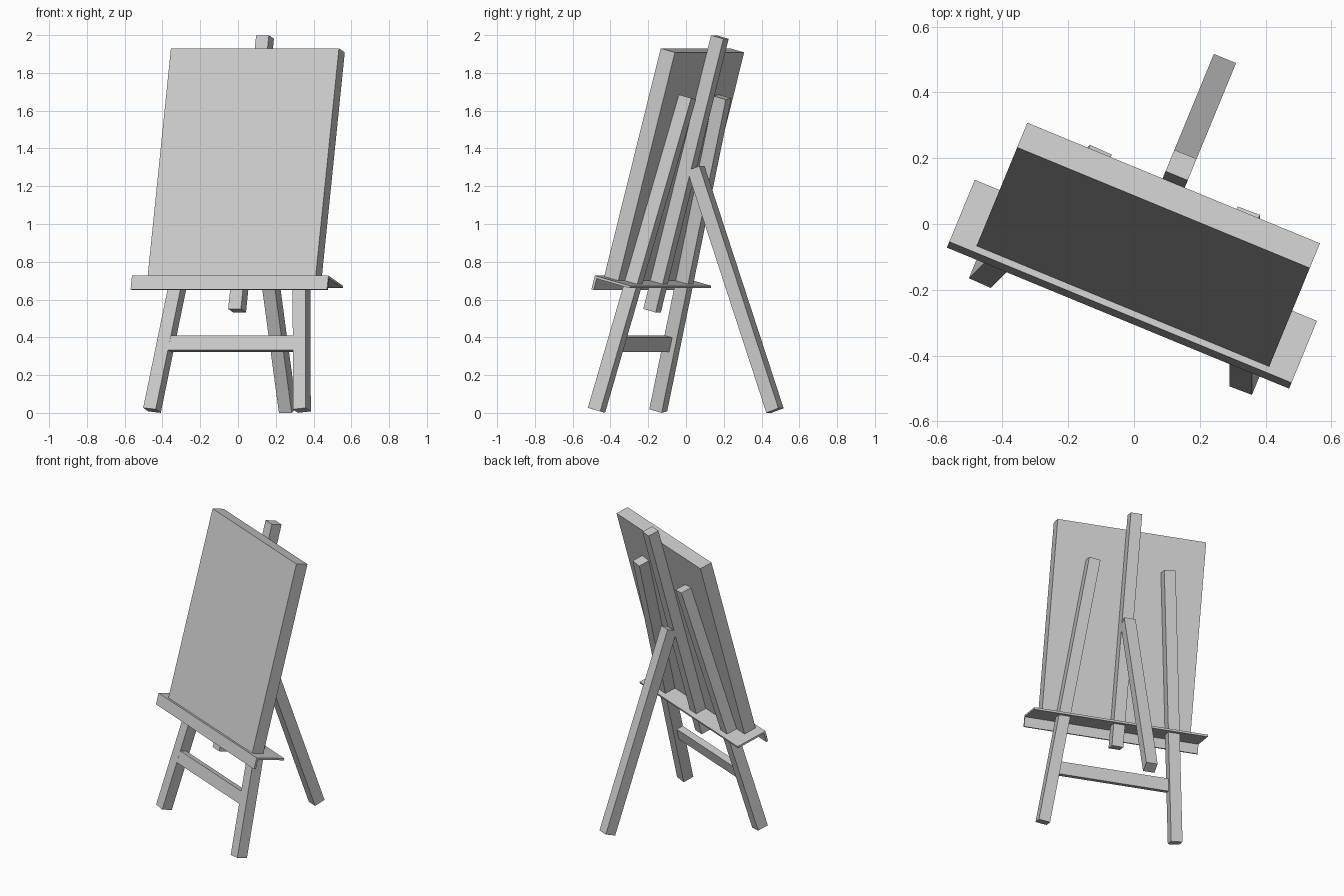
import bpy, bmesh, math
from mathutils import Matrix, Vector

cube = bpy.data.objects.get("Cube")
if cube:
    bpy.data.objects.remove(cube, do_unlink=True)

GREY = (0.6, 0.6, 0.6, 1)
mat = bpy.data.materials.new("plain grey")
mat.use_nodes = True
mat.diffuse_color = GREY
mat.node_tree.nodes["Principled BSDF"].inputs["Base Color"].default_value = GREY

LEAN = math.radians(15)
YAW = Matrix.Rotation(math.radians(-22.4), 4, 'Z')
BASE = Vector((0.064, -0.313, 0))
BAR = 0.073


def slope(u, n, s):
    """Point on the leaning plane: across, depth behind it, distance up it."""
    return BASE + Matrix.Rotation(-LEAN, 3, 'X') @ Vector((u, n, s))


def finish(name, bm):
    bmesh.ops.recalc_face_normals(bm, faces=bm.faces)
    bm.transform(YAW)
    mesh = bpy.data.meshes.new(name)
    bm.to_mesh(mesh)
    bm.free()
    mesh.materials.append(mat)
    ob = bpy.data.objects.new(name, mesh)
    bpy.context.collection.objects.link(ob)
    return ob


def beam(name, a, b, width=BAR, depth=BAR):
    """Square-ended bar from a to b."""
    z = (b - a).normalized()
    y = z.cross(Vector((1, 0, 0))).normalized()
    x = y.cross(z)
    frame = Matrix((x, y, z)).transposed().to_4x4()
    size = Matrix.Diagonal((width, depth, (b - a).length, 1))
    bm = bmesh.new()
    bmesh.ops.create_cube(bm, size=1, matrix=Matrix.Translation((a + b) / 2) @ frame @ size)
    return finish(name, bm)


def extrude_profile(name, points, half_width):
    """Extrude a (depth, up) outline across the easel."""
    bm = bmesh.new()
    face = bm.faces.new([bm.verts.new(slope(-half_width, n, s)) for n, s in points])
    new = bmesh.ops.extrude_face_region(bm, geom=[face])["geom"]
    bmesh.ops.translate(bm, vec=(2 * half_width, 0, 0),
                        verts=[v for v in new if isinstance(v, bmesh.types.BMVert)])
    return finish(name, bm)


# Splayed front legs
for side, label in ((-1, "right"), (1, "left")):
    beam(label + "_front_leg", slope(side * 0.429, 0, 0.014), slope(side * 0.243, 0, 1.731))

# Central mast and rear strut
beam("centre_mast", slope(0, 0, 0.56), slope(0, 0, 2.06))
beam("rear_strut", Vector((BASE.x, 0.536, 0.0125)), Vector((BASE.x, 0.083, 1.295)))

# Crossbar between the front legs, flush with their front
bar = [(-0.036, 0.335), (0.009, 0.335), (0.009, 0.415), (-0.036, 0.415)]
extrude_profile("crossbar", bar, 0.36)

# Canvas board
board = [(-0.12, 0.712), (-0.036, 0.712), (-0.036, 1.966), (-0.12, 1.966)]
extrude_profile("canvas_board", board, 0.481)

# Angled ledge with a hanging front lip
ledge = [(-0.1405, 0.64), (-0.1405, 0.715), (0.07, 0.715), (0.07, 0.702),
         (-0.127, 0.702), (-0.127, 0.64)]
extrude_profile("ledge", ledge, 0.5625)
